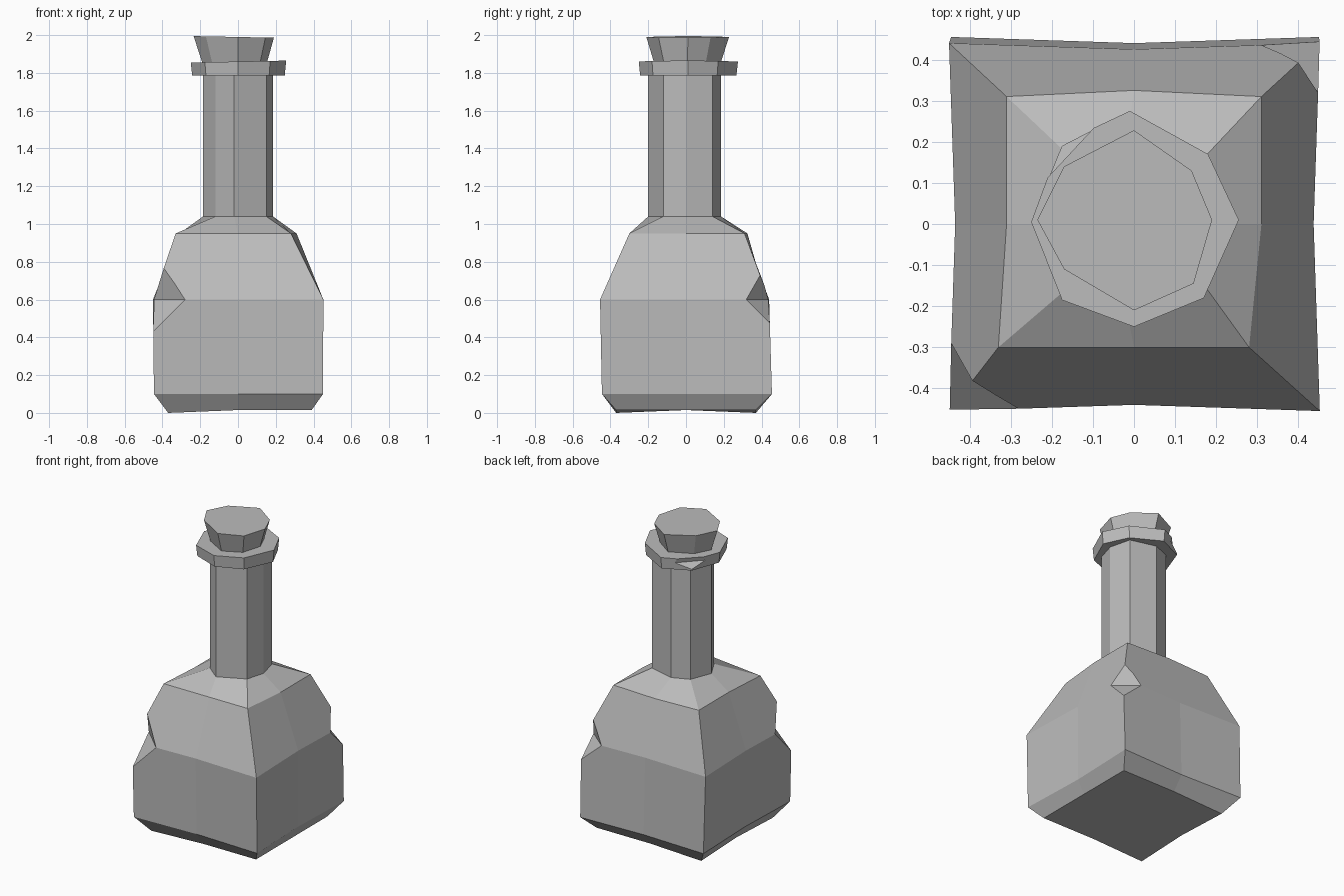
import bpy
import bmesh
from mathutils import Vector

cube = bpy.data.objects.get("Cube")
if cube:
    bpy.data.objects.remove(cube)

glass = bpy.data.materials.new("plain grey")
glass.use_nodes = True
colour = (0.5, 0.5, 0.5, 1)
glass.diffuse_color = colour
glass.node_tree.nodes["Principled BSDF"].inputs["Base Color"].default_value = colour


def add_object(name, bm):
    bmesh.ops.recalc_face_normals(bm, faces=bm.faces)
    mesh = bpy.data.meshes.new(name)
    bm.to_mesh(mesh)
    bm.free()
    mesh.materials.append(glass)
    obj = bpy.data.objects.new(name, mesh)
    bpy.context.collection.objects.link(obj)
    return obj


def loft(name, rings):
    """Skin a stack of eight-sided rings and cap both ends."""
    bm = bmesh.new()
    rows = [[bm.verts.new(p) for p in ring] for ring in rings]
    for low, high in zip(rows, rows[1:]):
        for i in range(len(low)):
            j = (i + 1) % len(low)
            bm.faces.new((low[i], low[j], high[j], high[i]))
    bm.faces.new(rows[0][::-1])
    bm.faces.new(rows[-1])
    return add_object(name, bm)


def square(east, north, west, south, z, bow=0.0):
    """Four corners plus edge midpoints, with the midpoints drawn inward by bow."""
    return [Vector(p) for p in (
        (east - bow, 0, z), (east, north, z), (0, north - bow, z), (west, north, z),
        (west + bow, 0, z), (west, south, z), (0, south + bow, z), (east, south, z))]


def octagon(points, z, scale=1.0, tilt=0.0):
    return [Vector((x * scale, y * scale, z + tilt * x)) for x, y in points]


def chip(obj, top, side_a, side_b, bottom, reach=4):
    """Knock a wedge-shaped notch out of a corner."""
    middle = (Vector(side_a) + Vector(side_b)) / 2
    bm = bmesh.new()
    for p in (top, side_a, side_b, bottom):
        bm.verts.new(middle + (Vector(p) - middle) * reach)
    bmesh.ops.convex_hull(bm, input=bm.verts)
    cutter = add_object("chip_cutter", bm)
    cutter.hide_render = True
    cut = obj.modifiers.new("chip", "BOOLEAN")
    cut.operation = "DIFFERENCE"
    cut.solver = "EXACT"
    cut.object = cutter
    bpy.context.view_layer.objects.active = obj
    bpy.ops.object.modifier_apply(modifier=cut.name)
    bpy.data.objects.remove(cutter)


# Slightly uneven outlines, listed anticlockwise from +x
neck = [(.185, 0), (.15, .14), (-.02, .185), (-.13, .14),
        (-.185, 0), (-.12, -.12), (-.02, -.2), (.15, -.12)]
rim = [(.255, .01), (.18, .17), (-.01, .275), (-.18, .195),
       (-.25, .005), (-.175, -.185), (0, -.25), (.17, -.18)]
cork = [(.19, .01), (.14, .13), (0, .228), (-.17, .14),
        (-.235, .01), (-.17, -.11), (0, -.21), (.145, -.145)]

# Square body with a narrow neck
foot = square(.39, .37, -.37, -.37, .015)
for corner in (foot[3], foot[5]):
    corner.z = 0
shoulder = square(.31, .31, -.31, -.3, .95)
shoulder[2].y = .325
shoulder[5].x = -.33
shoulder[7].x = .28
bottle = loft("bottle_body", [
    foot,
    square(.45, .455, -.445, -.445, .1, .015),
    square(.452, .44, -.45, -.455, .6, .015),
    shoulder,
    octagon(neck, 1.04),
    octagon(neck, 1.8)])

# Chipped body corners
chip(bottle, (-.38, -.39, .75), (-.28, -.45, .6), (-.455, -.28, .6), (-.45, -.45, .43))
chip(bottle, (.4, .39, .72), (.31, .435, .6), (.435, .33, .6), (.45, .45, .47))

# Collar around the mouth, with a nick at the back
collar = loft("neck_collar", [
    octagon(neck, 1.79, .98),
    octagon(rim, 1.785, .97),
    octagon(rim, 1.86, 1, .02)])
chip(collar, (-.16, .17, 1.865), (-.11, .21, 1.83), (-.185, .13, 1.83), (-.18, .19, 1.79))

# Flared stopper
loft("stopper", [
    octagon(cork, 1.85, .8),
    octagon(cork, 1.99, 1, -.02)])

# Shift everything so the stopper top is the highest point and the parts stay flat shaded
for obj in (bottle, collar, bpy.data.objects["stopper"]):
    for face in obj.data.polygons:
        face.use_smooth = False
